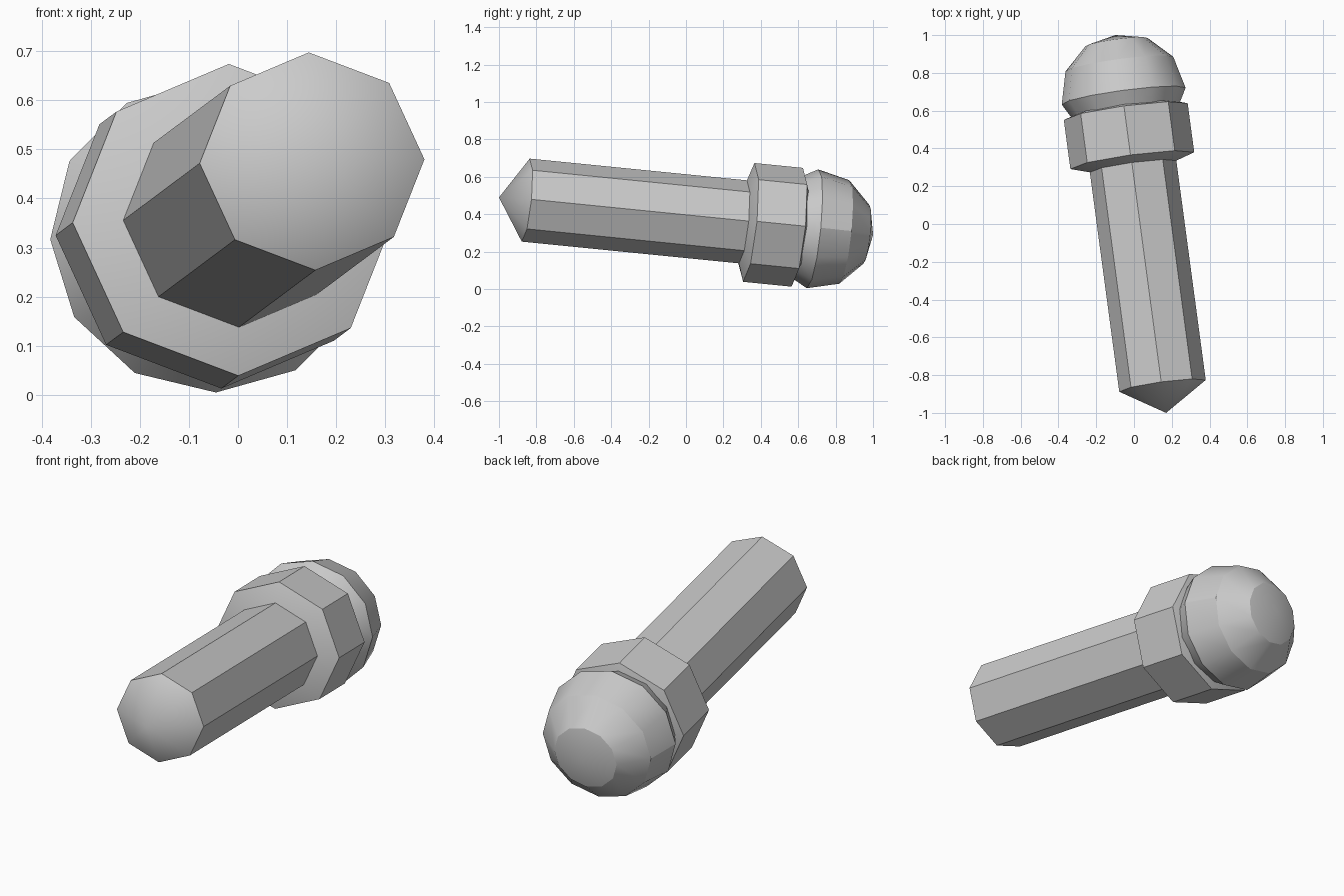
import bpy, bmesh
from math import cos, sin, pi, radians
from mathutils import Vector, Matrix

cube = bpy.data.objects.get("Cube")
if cube:
    bpy.data.objects.remove(cube, do_unlink=True)

grey = bpy.data.materials.new("plain_grey")
grey.use_nodes = True
colour = (0.6, 0.6, 0.6, 1)
grey.diffuse_color = colour
grey.node_tree.nodes["Principled BSDF"].inputs["Base Color"].default_value = colour

# Tilted frame shared by all parts: local z runs from the tip to the dome
axis = Vector((-0.134, 1, -0.1)).normalized()
up = Vector((0, 0, 1))
up = (up - axis * up.dot(axis)).normalized()
side = up.cross(axis)
frame = Matrix((side, up, axis)).transposed().to_4x4()
frame = Matrix.Translation((0.17, -1, 0.49)) @ frame @ Matrix.Rotation(radians(-1), 4, 'Z')
squash = Matrix.Diagonal((1.018, 0.982, 1, 1))


def lathe(name, sides, profile):
    """Turn (radius, distance) points round the axis, with a fan at each pole."""
    bm = bmesh.new()
    rings = []
    for r, d in profile:
        count = sides if r else 1
        rings.append([bm.verts.new((r * cos(2 * pi * i / sides), r * sin(2 * pi * i / sides), d))
                      for i in range(count)])
    for a, b in zip(rings, rings[1:]):
        for i in range(sides):
            j = (i + 1) % sides
            corners = [a[i % len(a)], a[j % len(a)], b[j % len(b)], b[i % len(b)]]
            bm.faces.new(list(dict.fromkeys(corners)))
    bmesh.ops.transform(bm, matrix=frame @ squash, verts=bm.verts)
    bmesh.ops.recalc_face_normals(bm, faces=bm.faces)
    mesh = bpy.data.meshes.new(name)
    bm.to_mesh(mesh)
    bm.free()
    mesh.materials.append(grey)
    obj = bpy.data.objects.new(name, mesh)
    bpy.context.collection.objects.link(obj)
    bpy.ops.object.select_all(action='DESELECT')
    obj.select_set(True)
    bpy.context.view_layer.objects.active = obj
    bpy.ops.object.shade_smooth_by_angle(angle=radians(30))


# Pointed eight-sided shaft
lathe("shaft", 8, [(0, 0), (0.227, 0.145), (0.227, 1.4), (0, 1.54)])
# Wider eight-sided collar with shallow cone ends
lathe("collar", 8, [(0, 1.25), (0.325, 1.354), (0.325, 1.617), (0, 1.72)])
# Faceted round dome with a flared underside
lathe("dome", 12, [(0, 1.58), (0.26, 1.58), (0.325, 1.70), (0.283, 1.872), (0.163, 1.99), (0, 2.028)])
